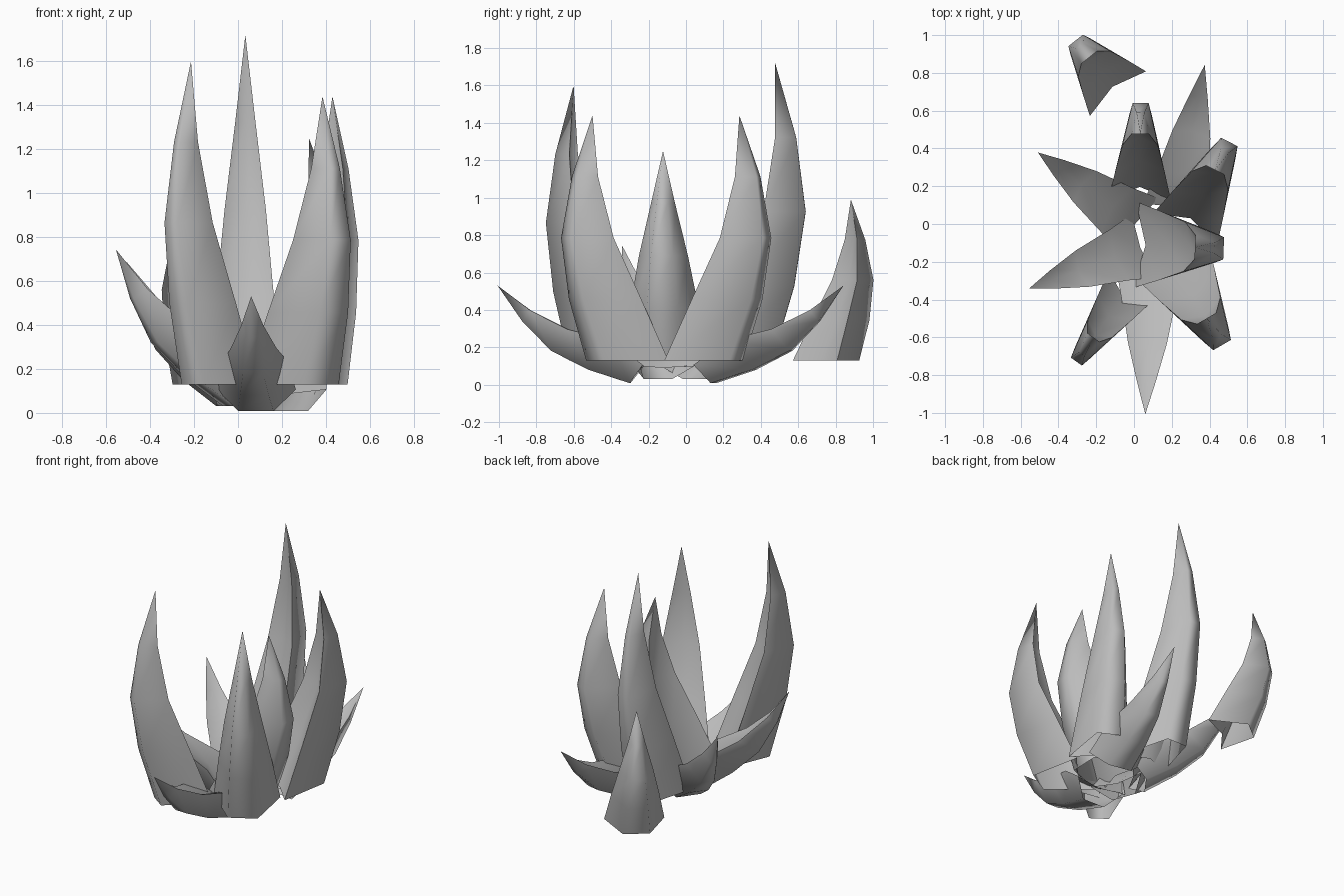
import bpy, bmesh, math
from mathutils import Vector

cube = bpy.data.objects.get("Cube")
if cube:
    bpy.data.objects.remove(cube, do_unlink=True)

# One plain grey for the whole plant
grey = bpy.data.materials.new("leaf grey")
grey.use_nodes = True
colour = (0.5, 0.5, 0.5, 1)
grey.diffuse_color = colour
grey.node_tree.nodes["Principled BSDF"].inputs["Base Color"].default_value = colour

# Leaf rings: height, half width, inner edge, outer back (fractions)
RINGS = [(0, 1, 0, .65), (.25, .8, .28, .88), (.5, .57, .56, 1), (.75, .28, .68, .9)]
TIP = .68
BACK = .45     # width of the back compared with the edges
GROOVE = .2    # depth of the groove in the inner face


def leaf(name, base, heading, half, depth, height, tilt=0, heel=0):
    """Hollow, inward-curling leaf, open below; heel trims its inner base edge."""
    out = Vector((*heading, 0)).normalized()
    up = Vector((0, 0, 1))
    side = up.cross(out)
    a = math.radians(tilt)
    u = out * math.cos(a) - up * math.sin(a)
    v = out * math.sin(a) + up * math.cos(a)
    base = Vector(base)
    bm = bmesh.new()

    def point(s, o, t):
        return bm.verts.new(base + side * s * half + u * o * depth + v * t * height)

    rings = []
    for t, w, inner, outer in RINGS:
        inner = max(inner, heel)
        mid = inner + GROOVE * (outer - inner)
        section = [(-w, inner), (0, mid), (w, inner), (w * BACK, outer), (-w * BACK, outer)]
        rings.append([point(s, o, t) for s, o in section])
    tip = point(0, TIP, 1)
    n = len(rings[0])
    for i in range(n):
        j = (i + 1) % n
        for low, high in zip(rings, rings[1:]):
            bm.faces.new((low[j], low[i], high[i], high[j]))
        bm.faces.new((rings[-1][j], rings[-1][i], tip))
    mesh = bpy.data.meshes.new(name)
    bm.to_mesh(mesh)
    bm.free()
    mesh.materials.append(grey)
    obj = bpy.data.objects.new(name, mesh)
    bpy.context.collection.objects.link(obj)
    bpy.ops.object.select_all(action='DESELECT')
    obj.select_set(True)
    bpy.context.view_layer.objects.active = obj
    bpy.ops.object.shade_smooth_by_angle(angle=math.radians(88))


# Upright leaves, cut level at the base
Z = .13
leaf("back_leaf", (.03, .13, Z), (.01, 1), .165, .51, 1.59)
leaf("back_left_leaf", (.27, -.03, Z), (.45, .89), .19, .52, 1.31)
leaf("left_leaf", (0, -.11, Z), (1, -.04), .23, .475, 1.12)
leaf("front_left_leaf", (.21, -.2, Z), (.5, -.86), .21, .51, 1.31)
leaf("front_right_leaf", (-.02, -.33, Z), (-.58, -.81), .14, .49, 1.47)
leaf("loose_leaf", (-.085, .69, Z), (-.62, .78), .19, .36, .86)

# Low leaves, leaning outward
HEEL = .28
leaf("low_front_leaf", (.085, -.17, .18), (-.03, -1), .18, .33, .88, 53, HEEL)
leaf("low_back_leaf", (.215, .02, .18), (.19, .98), .18, .33, .88, 53, HEEL)
leaf("low_right_front_leaf", (.12, -.09, .16), (-.94, -.35), .18, .33, .9, 37, HEEL)
leaf("low_right_back_leaf", (.08, -.05, .17), (-.81, .59), .18, .33, .865, 40, HEEL)
